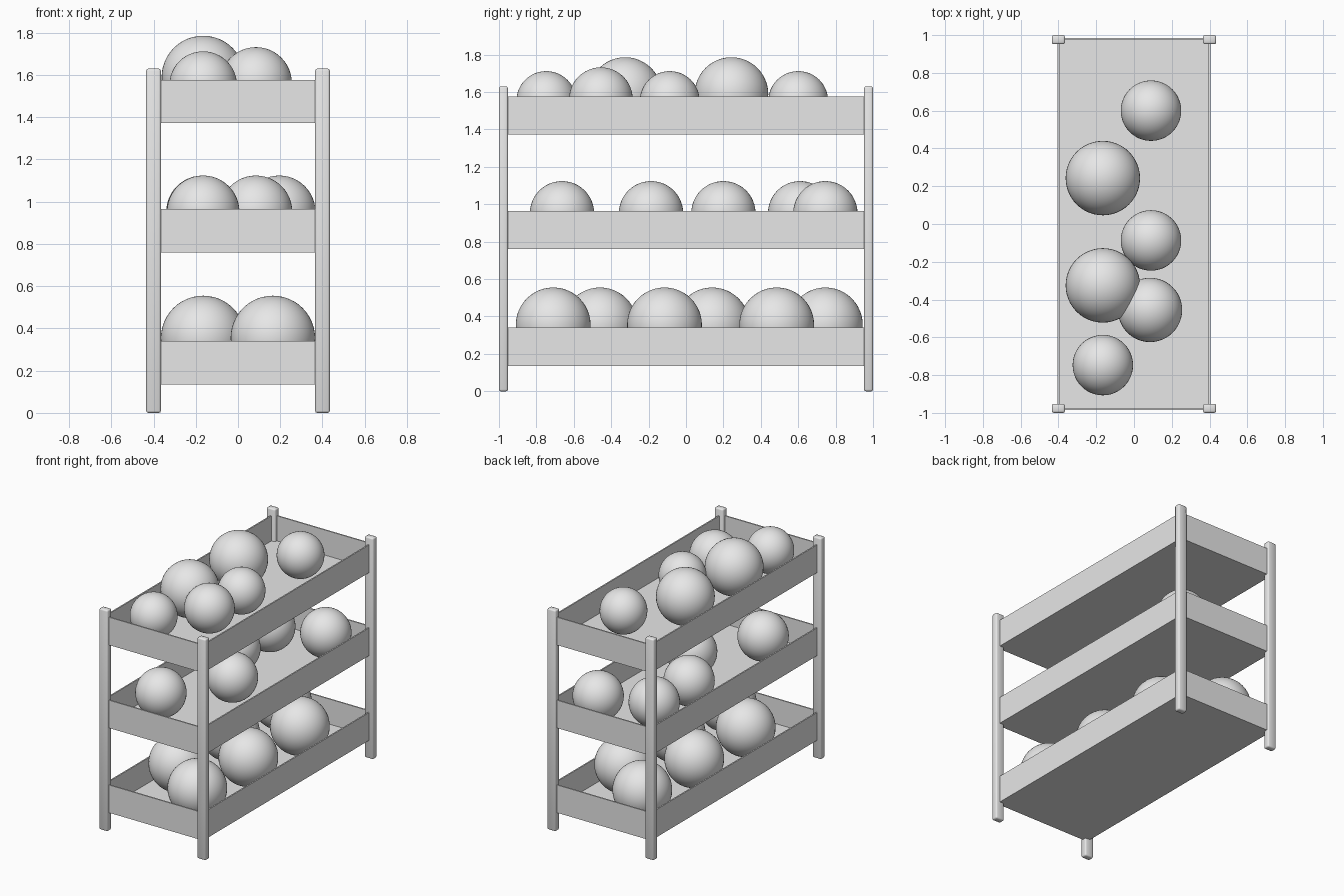
import bpy
import bmesh

cube = bpy.data.objects.get("Cube")
if cube:
    bpy.data.objects.remove(cube, do_unlink=True)

# One plain grey for everything
GREY = (0.8, 0.8, 0.8, 1.0)
grey = bpy.data.materials.new("plain_grey")
grey.use_nodes = True
grey.diffuse_color = GREY
grey.node_tree.nodes["Principled BSDF"].inputs["Base Color"].default_value = GREY

TRAY_X, TRAY_Y, TRAY_H = 0.404, 0.984, 0.205   # half width, half length, height
WALL, FLOOR = 0.014, 0.02
POST_SIZE = (0.07, 0.048, 1.63)


def add_object(name, bm, location, smooth=False):
    mesh = bpy.data.meshes.new(name)
    for face in bm.faces:
        face.smooth = smooth
    bm.to_mesh(mesh)
    bm.free()
    mesh.materials.append(grey)
    obj = bpy.data.objects.new(name, mesh)
    obj.location = location
    bpy.context.collection.objects.link(obj)
    return obj


def box(size):
    """Box standing on its own origin."""
    bm = bmesh.new()
    bmesh.ops.create_cube(bm, size=1)
    bmesh.ops.translate(bm, verts=bm.verts, vec=(0, 0, 0.5))
    bmesh.ops.scale(bm, verts=bm.verts, vec=size)
    return bm


def add_tray(name, z):
    bm = box((2 * TRAY_X, 2 * TRAY_Y, TRAY_H))
    bm.normal_update()
    top = max(bm.faces, key=lambda f: f.calc_center_median().z)
    # Rim, then an extruded hollow with upright inner walls
    bmesh.ops.inset_region(bm, faces=[top], thickness=WALL)
    result = bmesh.ops.extrude_discrete_faces(bm, faces=[top])
    bmesh.ops.translate(bm, verts=result["faces"][0].verts,
                        vec=(0, 0, FLOOR - TRAY_H))
    bmesh.ops.recalc_face_normals(bm, faces=bm.faces)
    add_object(name, bm, (0, 0, z))


def add_ball(name, x, y, radius, floor_z):
    bm = bmesh.new()
    bmesh.ops.create_uvsphere(bm, u_segments=48, v_segments=24, radius=radius)
    add_object(name, bm, (x, y, floor_z + radius), smooth=True)


# Corner posts with softened edges
for end, sy in (("front", -1), ("back", 1)):
    for side, sx in (("right", -1), ("left", 1)):
        post = add_object(f"{end}_{side}_post", box(POST_SIZE),
                          (sx * 0.4, sy * 0.976, 0), smooth=True)
        bevel = post.modifiers.new("soft_edges", "BEVEL")
        bevel.width = 0.01
        bevel.segments = 2

# Each shelf: tray height, then its balls as (x, y, radius)
L, R = -0.165, 0.165
shelves = {
    "bottom": (0.135, [(R, -0.71, 0.2), (R, -0.115, 0.2), (R, 0.485, 0.2),
                       (L, -0.46, 0.2), (L, 0.14, 0.2), (L, 0.745, 0.2)]),
    "middle": (0.76, [(L, -0.663, 0.172), (0.085, -0.187, 0.172),
                      (L, 0.2, 0.172), (-0.168, 0.61, 0.172),
                      (0.195, 0.745, 0.172)]),
    "top": (1.372, [(0.09, 0.6, 0.16), (L, 0.243, 0.197),
                    (0.09, -0.087, 0.16), (L, -0.325, 0.197),
                    (0.085, -0.455, 0.17), (L, -0.747, 0.16)]),
}
for level, (z, balls) in shelves.items():
    add_tray(f"{level}_tray", z)
    for i, (x, y, radius) in enumerate(balls, 1):
        add_ball(f"{level}_ball_{i}", x, y, radius, z + FLOOR)
